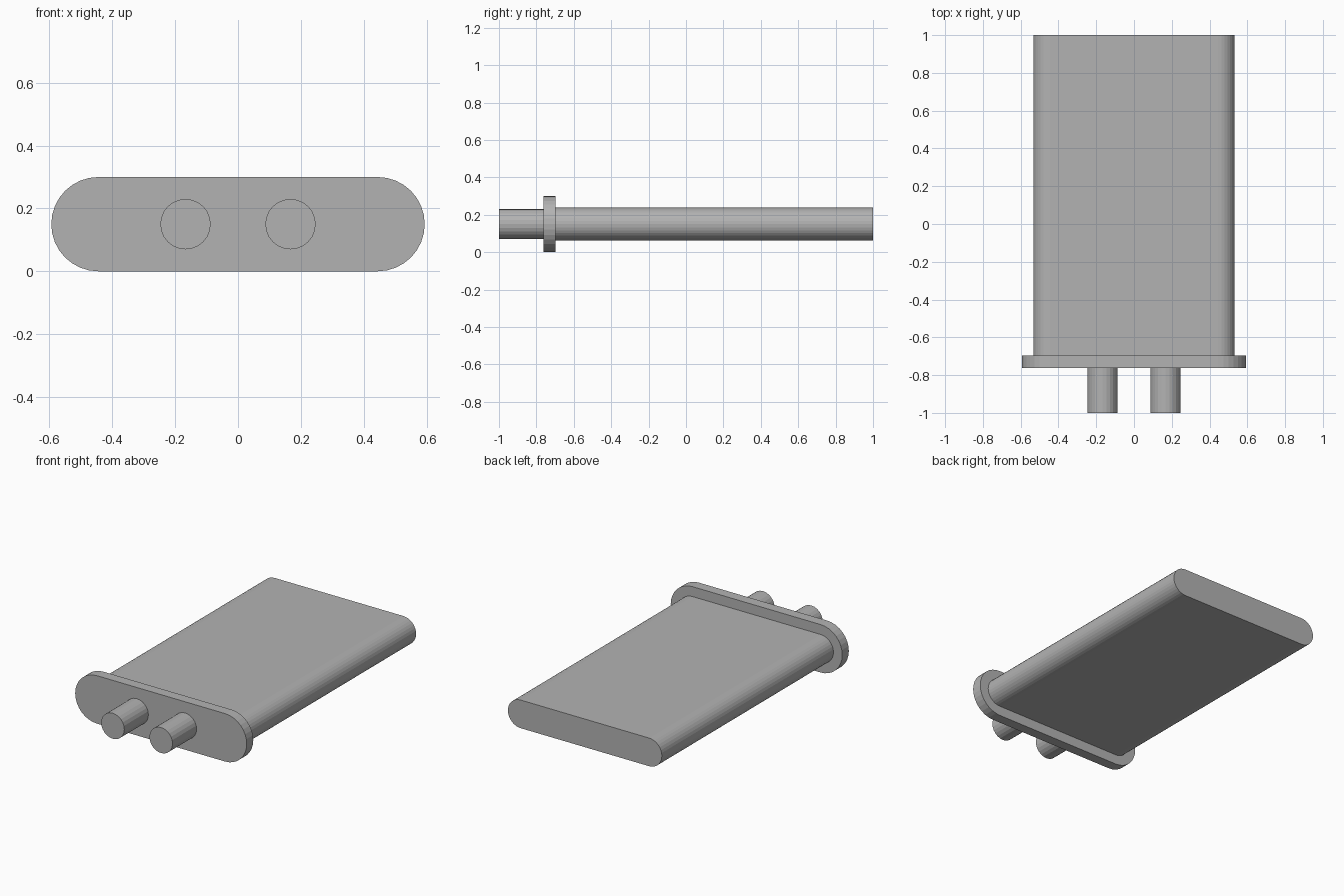
import bpy, bmesh
from math import pi, sin, cos

if "Cube" in bpy.data.objects:
    bpy.data.objects.remove(bpy.data.objects["Cube"])

ZC = 0.15  # shared centre height

# Dark grey used on every part
grey = bpy.data.materials.new("dark_grey")
grey.diffuse_color = (0.45, 0.45, 0.45, 1)
grey.use_nodes = True
grey.node_tree.nodes["Principled BSDF"].inputs["Base Color"].default_value = grey.diffuse_color


def stadium(half_width, radius, steps):
    """Closed outline (x, z) of a slot with two round ends."""
    pts = []
    for side, start in ((1, -pi / 2), (-1, pi / 2)):
        for i in range(steps + 1):
            a = start + pi * i / steps
            pts.append((side * (half_width - radius) + radius * cos(a),
                        ZC + radius * sin(a)))
    return pts


def circle(cx, radius, sides):
    return [(cx + radius * cos(2 * pi * i / sides),
             ZC + radius * sin(2 * pi * i / sides)) for i in range(sides)]


def extrude(name, outline, y0, y1):
    """Solid made by sweeping an outline along y."""
    bm = bmesh.new()
    face = bm.faces.new([bm.verts.new((x, y0, z)) for x, z in outline])
    new = bmesh.ops.extrude_face_region(bm, geom=[face], use_keep_orig=True)["geom"]
    verts = [v for v in new if isinstance(v, bmesh.types.BMVert)]
    bmesh.ops.translate(bm, vec=(0, y1 - y0, 0), verts=verts)
    bmesh.ops.recalc_face_normals(bm, faces=bm.faces)
    mesh = bpy.data.meshes.new(name)
    bm.to_mesh(mesh)
    bm.free()
    mesh.materials.append(grey)
    obj = bpy.data.objects.new(name, mesh)
    bpy.context.collection.objects.link(obj)
    return obj


# Long can and its wider base flange
extrude("can_body", stadium(0.533, 0.088, 16), -0.697, 1.0)
extrude("base_flange", stadium(0.594, 0.15, 16), -0.762, -0.697)

# Two round pins
for label, cx in (("left", -0.167), ("right", 0.167)):
    extrude(label + "_pin", circle(cx, 0.08, 24), -1.0, -0.762)
